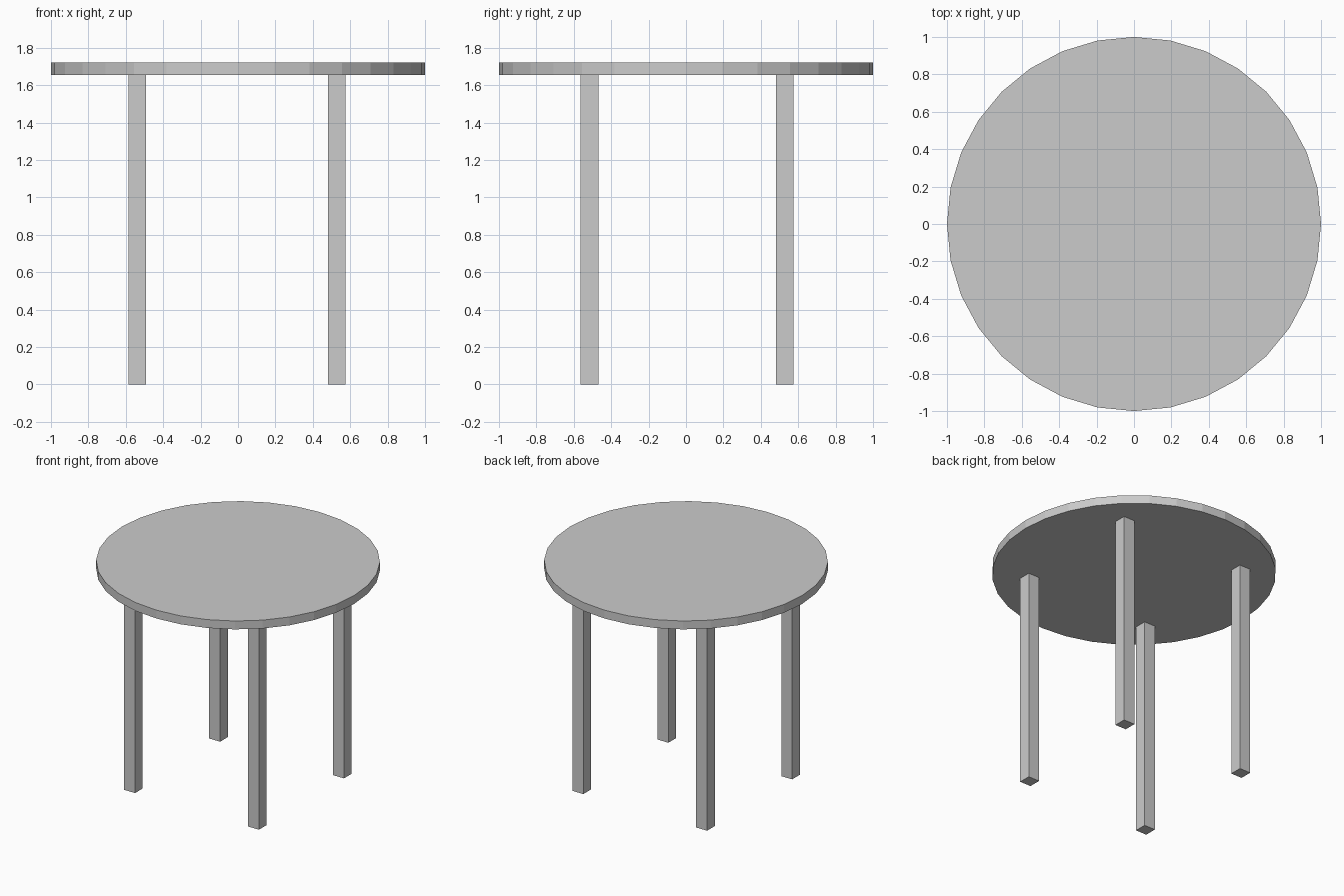
import bpy

if "Cube" in bpy.data.objects:
    bpy.data.objects.remove(bpy.data.objects["Cube"])

TOP_Z, UNDER_Z = 1.72, 1.655
LEG_W = 0.094

# Round tabletop, 32 flat sides
bpy.ops.mesh.primitive_cylinder_add(
    vertices=32, radius=1.0, depth=TOP_Z - UNDER_Z,
    location=(0, 0, (TOP_Z + UNDER_Z) / 2))
bpy.context.object.name = "tabletop"


def add_leg(name, x, y):
    bpy.ops.mesh.primitive_cube_add(size=1, location=(x, y, UNDER_Z / 2))
    leg = bpy.context.object
    leg.name = name
    leg.scale = (LEG_W, LEG_W, UNDER_Z)
    bpy.ops.object.transform_apply(location=False, rotation=False, scale=True)


# Four square legs, set very slightly off-centre
for side, x in (("left", -0.538), ("right", 0.527)):
    for end, y in (("front", -0.516), ("back", 0.529)):
        add_leg(f"{end}_{side}_leg", x, y)
